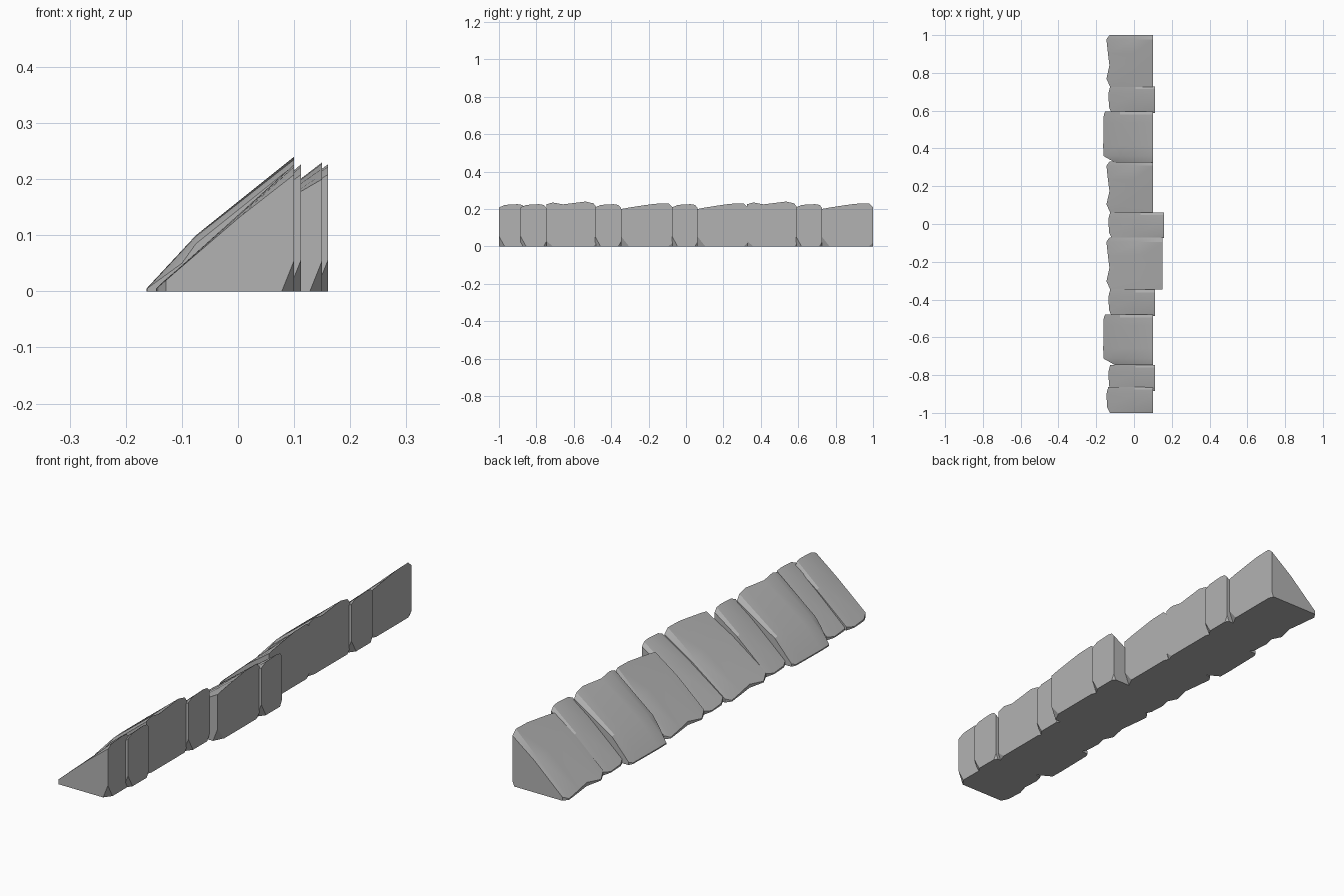
import bpy
import bmesh

cube = bpy.data.objects.get("Cube")
if cube:
    bpy.data.objects.remove(cube, do_unlink=True)

# One plain stone colour
stone = bpy.data.materials.new("grey_stone")
stone.use_nodes = True
grey = (0.45, 0.45, 0.45, 1)
stone.diffuse_color = grey
stone.node_tree.nodes["Principled BSDF"].inputs["Base Color"].default_value = grey

# Stone shapes: mid x of the slope, then cross-sections from front to back:
# (fraction of length, toe x, toe z, mid z, top z, bottom chamfer)
LONG = (0.0, [
    (0, -0.125, 0.02, 0.13, 0.2, 0.055),
    (0.16, -0.146, 0.005, 0.134, 0.208, 0),
    (0.42, -0.13, 0.015, 0.136, 0.219, 0),
    (0.65, -0.138, 0.01, 0.136, 0.228, 0),
    (0.92, -0.146, 0.005, 0.137, 0.23, 0.0),
    (1, -0.13, 0.015, 0.134, 0.21, 0.02),
])
TALL = (-0.075, [
    (0, -0.1, 0.05, 0.085, 0.225, 0.03),
    (0.13, -0.162, 0.005, 0.098, 0.235, 0),
    (0.33, -0.163, 0.005, 0.1, 0.225, 0),
    (0.78, -0.161, 0.005, 0.1, 0.24, 0),
    (0.94, -0.16, 0.005, 0.1, 0.23, 0),
    (1, -0.152, 0.012, 0.098, 0.208, 0.02),
])
SHORT = (0.0, [
    (0, -0.118, 0.02, 0.13, 0.208, 0.055),
    (0.22, -0.132, 0.008, 0.134, 0.222, 0),
    (0.72, -0.136, 0.005, 0.136, 0.226, 0),
    (0.9, -0.13, 0.01, 0.136, 0.222, 0.0),
    (1, -0.126, 0.015, 0.132, 0.206, 0.025),
])


def make_stone(name, style, y0, y1, back, shift=0.0):
    """Loft a wedge-shaped stone; back is its upright face, shift moves its toe."""
    mid_x, sections = style
    bm = bmesh.new()
    rings = []
    for t, toe, toe_z, mid_z, top_z, cut in sections:
        y = y0 + t * (y1 - y0)
        stretch = (back + 0.14) / 0.24
        mid = -0.14 + (mid_x + 0.14) * stretch
        profile = [(toe + shift, 0), (toe + shift, toe_z), (mid, mid_z),
                   (back, top_z), (back, cut), (back - cut * 0.4, 0)]
        rings.append([bm.verts.new((x, y, z)) for x, z in profile])
    for a, b in zip(rings, rings[1:]):
        for i in range(len(a)):
            j = (i + 1) % len(a)
            bm.faces.new((a[i], a[j], b[j], b[i]))
    bm.faces.new(rings[0])
    bm.faces.new(rings[-1])
    bmesh.ops.remove_doubles(bm, verts=bm.verts, dist=0.0002)
    bmesh.ops.recalc_face_normals(bm, faces=bm.faces)
    mesh = bpy.data.meshes.new(name)
    bm.to_mesh(mesh)
    bm.free()
    mesh.materials.append(stone)
    obj = bpy.data.objects.new(name, mesh)
    bpy.context.collection.objects.link(obj)
    bpy.ops.object.select_all(action='DESELECT')
    obj.select_set(True)
    bpy.context.view_layer.objects.active = obj
    bpy.ops.object.shade_smooth_by_angle(angle=0.35)


# Row of stones from front to back
row = [
    (SHORT, -1.0, -0.862, 0.10, -0.01),
    (SHORT, -0.885, -0.747, 0.112, 0),
    (TALL, -0.747, -0.478, 0.10, 0),
    (SHORT, -0.487, -0.348, 0.112, 0),
    (LONG, -0.348, -0.072, 0.15, 0),
    (SHORT, -0.075, 0.062, 0.16, 0),
    (LONG, 0.06, 0.33, 0.10, 0),
    (TALL, 0.325, 0.595, 0.10, 0),
    (SHORT, 0.587, 0.728, 0.112, 0),
    (LONG, 0.724, 1.0, 0.10, 0),
]
for n, spec in enumerate(row, 1):
    make_stone(f"edge_stone_{n}", *spec)
